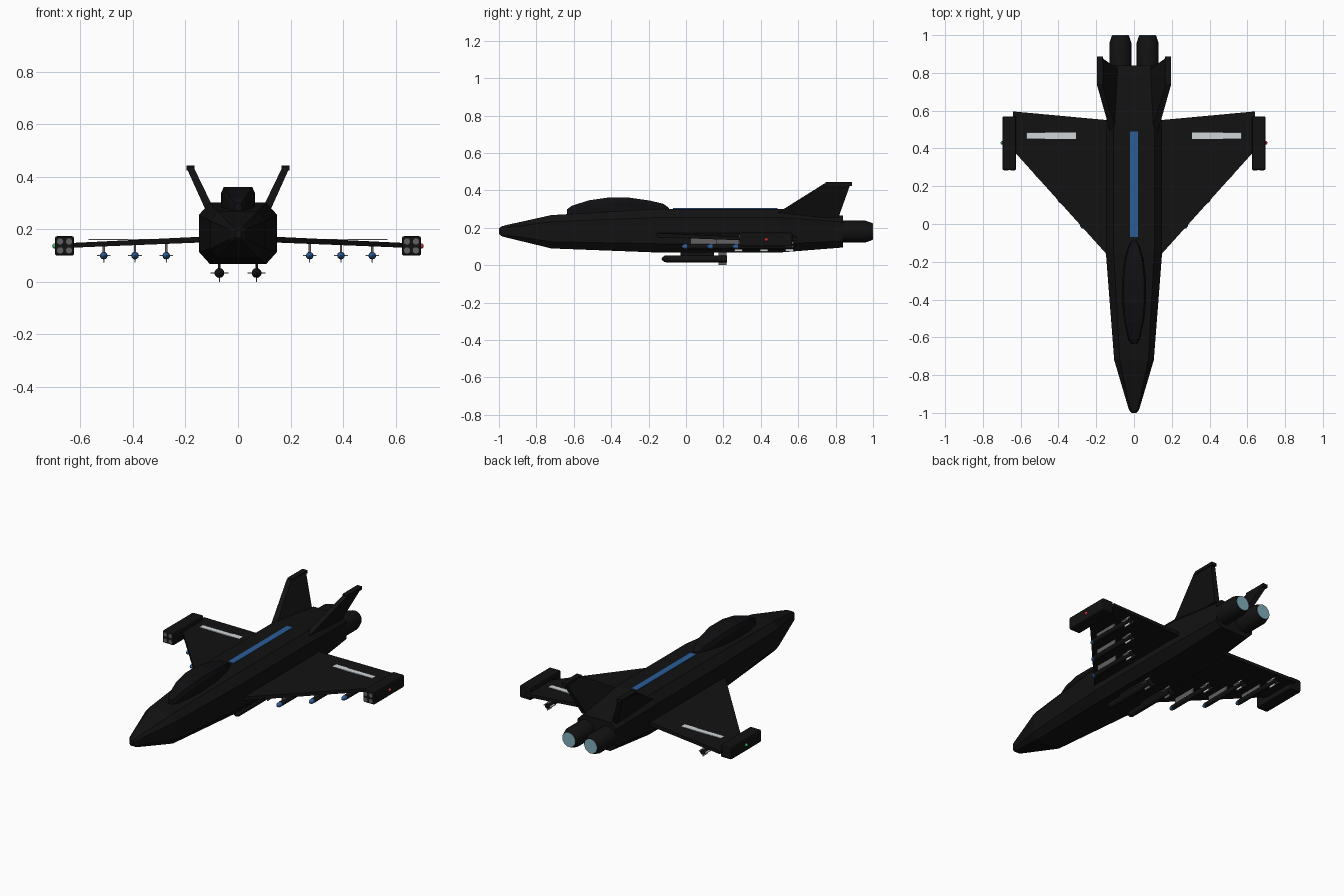
import bpy, bmesh
from math import cos, sin, pi, radians

if "Cube" in bpy.data.objects:
    bpy.data.objects.remove(bpy.data.objects["Cube"])


def mat(name, r, g, b):
    m = bpy.data.materials.new(name)
    m.diffuse_color = (r, g, b, 1)
    m.use_nodes = True
    m.node_tree.nodes["Principled BSDF"].inputs["Base Color"].default_value = m.diffuse_color
    return m


BLACK = mat("black", .006, .006, .006)
GLASS = mat("dark_glass", .005, .005, .006)
BLUE = mat("blue", .025, .11, .31)
PALE = mat("pale_grey", .62, .66, .68)
GREY = mat("grey", .12, .12, .13)
GLOW = mat("pale_cyan", .22, .42, .5)
RED = mat("red", .6, .03, .04)
GREEN = mat("green", .03, .5, .12)


def loft(name, rings, m, smooth=False):
    """Skin a list of equal-length point rings and cap both ends."""
    bm = bmesh.new()
    vs = [[bm.verts.new(p) for p in r] for r in rings]
    n = len(vs[0])
    for a, b in zip(vs, vs[1:]):
        for i in range(n):
            j = (i + 1) % n
            bm.faces.new((a[i], a[j], b[j], b[i]))
    bm.faces.new(vs[0])
    bm.faces.new(vs[-1])
    bmesh.ops.recalc_face_normals(bm, faces=bm.faces)
    me = bpy.data.meshes.new(name)
    bm.to_mesh(me)
    bm.free()
    o = bpy.data.objects.new(name, me)
    bpy.context.collection.objects.link(o)
    me.materials.append(m)
    if smooth:
        bpy.ops.object.select_all(action='DESELECT')
        o.select_set(True)
        bpy.context.view_layer.objects.active = o
        bpy.ops.object.shade_smooth_by_angle(angle=radians(35))
    return o


def lathe(name, x, z, profile, m, n=16):
    """Round body along y from (y, radius) pairs."""
    return loft(name, [[(x + r * cos(2 * pi * i / n), y, z + r * sin(2 * pi * i / n))
                        for i in range(n)] for y, r in profile], m, True)


def box(name, x0, x1, y0, y1, z0, z1, m, bevel=0):
    o = loft(name, [[(x0, y, z0), (x1, y, z0), (x1, y, z1), (x0, y, z1)] for y in (y0, y1)], m)
    if bevel:
        b = o.modifiers.new("bevel", 'BEVEL')
        b.width, b.segments = bevel, 2
    return o


def ball(name, x, y, z, r, m):
    return lathe(name, x, z, [(y - r * cos(pi * k / 8), max(r * sin(pi * k / 8), r * .02))
                              for k in range(9)], m, 12)


# Fuselage: chamfered box sections (y, half width, bottom, top)
def hull(y, w, b, t):
    c, d = w * .72, (t - b) * .2
    return [(c, y, b), (w, y, b + d), (w, y, t - d), (c, y, t),
            (-c, y, t), (-w, y, t - d), (-w, y, b + d), (-c, y, b)]


loft("fuselage", [hull(*s) for s in (
    (-1, .012, .168, .197), (-.985, .026, .155, .208), (-.96, .034, .148, .215),
    (-.72, .105, .09, .268), (-.15, .149, .068, .302), (.5, .149, .068, .302),
    (.84, .125, .095, .265))], BLACK)


# Canopy: flat-topped lens (y, half width, top)
def dome(y, w, t):
    return [(w, y, .25), (w, y, t - .022), (w * .85, y, t), (-w * .85, y, t),
            (-w, y, t - .022), (-w, y, .25)]


loft("canopy", [dome(*s) for s in (
    (-.635, .015, .3), (-.61, .03, .318), (-.52, .052, .347), (-.42, .063, .361),
    (-.3, .064, .361), (-.19, .05, .345), (-.12, .03, .328), (-.09, .015, .305))], GLASS)

box("spine_stripe", -.02, .02, -.07, .49, .295, .306, BLUE)


def missile(name, x, y, z, r, length, span, nose_mat, fin):
    lathe(name + "_nose", x, z, [(y, r * .1), (y + .006, r * .55), (y + .016, r * .9),
                                 (y + .03, r)], nose_mat, 12)
    lathe(name + "_body", x, z, [(y + .03, r), (y + length, r)], BLACK, 12)
    a, b = y + length - .045, y + length - .003
    box(name + "_fin_flat", x - span, x + span, a, b, z - .002, z + .002, fin)
    box(name + "_fin_upright", x - .002, x + .002, a, b, z - span, z + span, fin)


for s, side, lamp in ((-1, "left", GREEN), (1, "right", RED)):
    # Wing slab, swept and drooping slightly to the tip
    def rib(x, y0, y1, z, t):
        return [(s * x, y0, z - t), (s * x, y1, z - t), (s * x, y1, z + t), (s * x, y0, z + t)]
    loft(side + "_wing", [rib(.12, -.188, .548, .162, .011), rib(.64, .39, .596, .139, .009)], BLACK)
    xs = sorted((s * .30, s * .57))
    box(side + "_wing_stripe", *xs, .45, .484, .160, .164, PALE)

    # Wingtip launcher pod with four tubes and a lamp
    xs = sorted((s * .624, s * .697))
    box(side + "_tip_pod", *xs, .285, .57, .1, .174, BLACK, .008)
    for dx in (-.017, .017):
        for dz in (-.017, .017):
            lathe(side + "_pod_tube", s * .66 + dx, .137 + dz, [(.282, .012), (.3, .012)], GREY, 12)
    ball(side + "_tip_lamp", s * .697, .43, .137, .01, lamp)

    # Canted tail fin with tip cap
    def fin(x, y0, y1, z, t):
        return [(s * (x - t), y0, z), (s * (x + t), y0, z), (s * (x + t), y1, z), (s * (x - t), y1, z)]
    loft(side + "_tail_fin", [fin(.098, .45, .815, .255, .017), fin(.183, .74, .88, .437, .014)], BLACK)
    xs = sorted((s * .165, s * .196))
    box(side + "_fin_cap", *xs, .745, .887, .425, .444, BLACK)

    # Engine nozzle and exhaust disc
    lathe(side + "_engine", s * .072, .18, [(.8, .058), (.96, .058), (.997, .045)], BLACK, 20)
    lathe(side + "_exhaust", s * .072, .18, [(.99, .042), (1.0, .042)], GLOW, 20)

    # Underwing missiles on pylons, noses following the leading edge
    for k in range(3):
        x, y = s * (.273 + .119 * k), -.025 + .136 * k
        missile(f"{side}_wing_missile_{k + 1}", x, y, .1, .0145, .33, .026, BLUE, PALE)
        box(f"{side}_pylon_{k + 1}", x - .004, x + .004, y + .05, y + .2, .105, .152, GREY)

    # Belly missile
    missile(side + "_belly_missile", s * .071, -.13, .034, .019, .35, .034, BLACK, GREY)
    box(side + "_belly_pylon", s * .071 - .005, s * .071 + .005, -.03, .15, .04, .08, BLACK)
